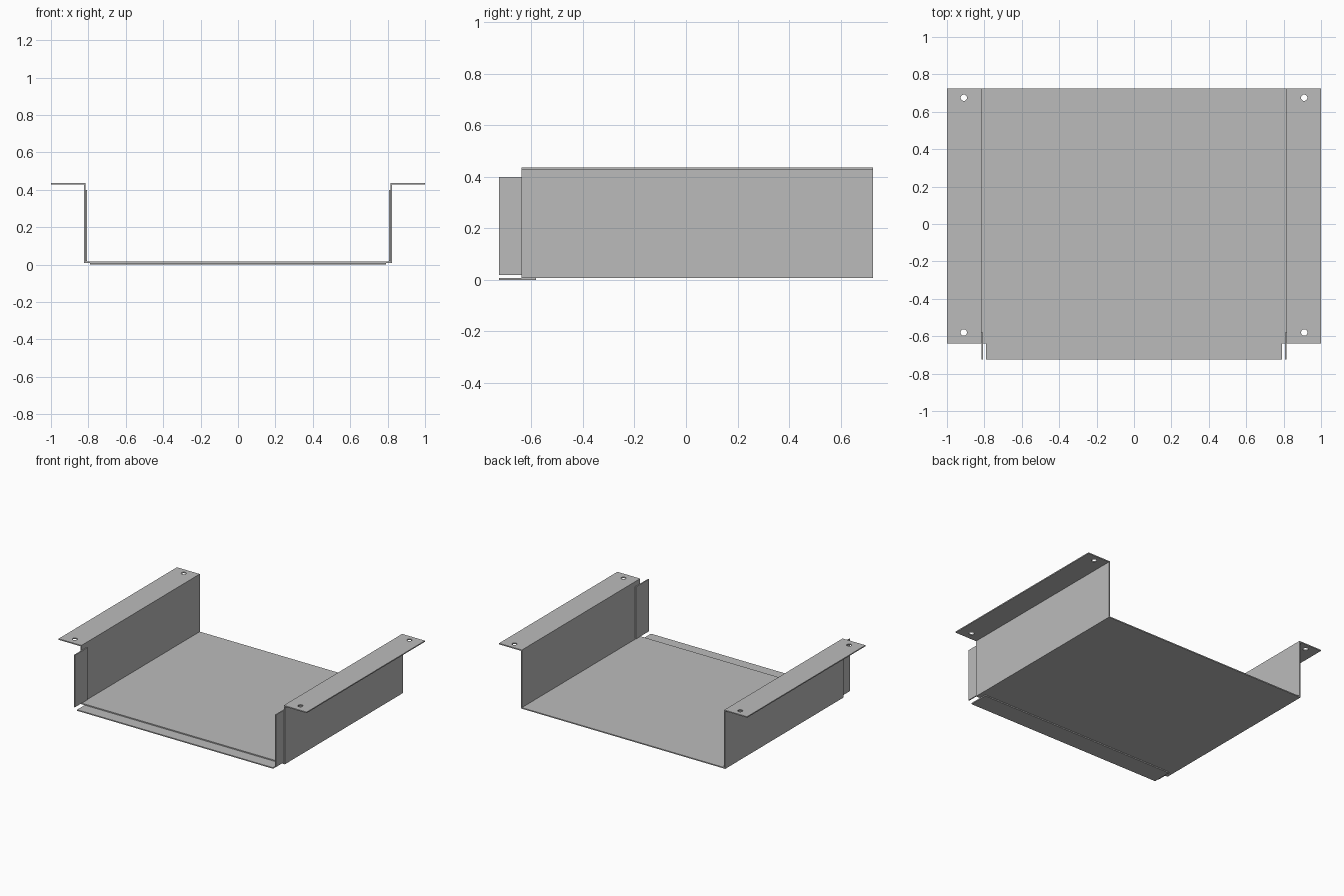
import bpy
import bmesh

cube = bpy.data.objects.get("Cube")
if cube:
    bpy.data.objects.remove(cube, do_unlink=True)

steel = bpy.data.materials.new("plain grey steel")
steel.use_nodes = True
GREY = (0.5, 0.5, 0.5, 1)
steel.diffuse_color = GREY
steel.node_tree.nodes["Principled BSDF"].inputs["Base Color"].default_value = GREY

T = 0.008                       # sheet thickness
FRONT, BACK = -0.638, 0.725     # channel ends
WALL, TOP = 0.824, 0.436        # outer wall face, flange top


def add_object(name, bm):
    bmesh.ops.recalc_face_normals(bm, faces=bm.faces)
    mesh = bpy.data.meshes.new(name)
    bm.to_mesh(mesh)
    bm.free()
    mesh.materials.append(steel)
    obj = bpy.data.objects.new(name, mesh)
    bpy.context.collection.objects.link(obj)
    return obj


def box(name, low, high):
    bm = bmesh.new()
    bmesh.ops.create_cube(bm, size=1)
    for v in bm.verts:
        v.co = [a if c < 0 else b for c, a, b in zip(v.co, low, high)]
    return add_object(name, bm)


# Folded channel: floor, side walls and outward flanges as one profile
right = [(WALL - T, 2 * T), (WALL - T, TOP), (1, TOP), (1, TOP - T),
         (WALL, TOP - T), (WALL, T)]
profile = right + [(-x, z) for x, z in reversed(right)]
bm = bmesh.new()
section = bm.faces.new([bm.verts.new((x, FRONT, z)) for x, z in profile])
sweep = bmesh.ops.extrude_face_region(bm, geom=[section])["geom"]
bmesh.ops.translate(bm, vec=(0, BACK - FRONT, 0),
                    verts=[g for g in sweep if isinstance(g, bmesh.types.BMVert)])
channel = add_object("folded_channel", bm)

# Mounting holes through the flanges
for x in (-0.91, 0.91):
    for y in (-0.58, 0.675):
        bm = bmesh.new()
        bmesh.ops.create_cone(bm, cap_ends=True, segments=24, radius1=0.017,
                              radius2=0.017, depth=0.1)
        bmesh.ops.translate(bm, verts=bm.verts, vec=(x, y, TOP))
        cutter = add_object("hole_cutter", bm)
        cutter.hide_render = True
        cutter.hide_set(True)
        cutter.display_type = 'WIRE'
        cut = channel.modifiers.new("hole", 'BOOLEAN')
        cut.operation = 'DIFFERENCE'
        cut.solver = 'EXACT'
        cut.object = cutter

# Joining strip under the floor
box("front_lip", (-0.79, -0.725, 0), (0.79, -0.583, T))

# Joining tabs on the inner faces of the walls
inner = WALL - T
box("left_tab", (inner - T, -0.725, 0.02), (inner, -0.58, 0.4))
box("right_tab", (-inner, -0.725, 0.02), (-inner + T, -0.58, 0.4))
